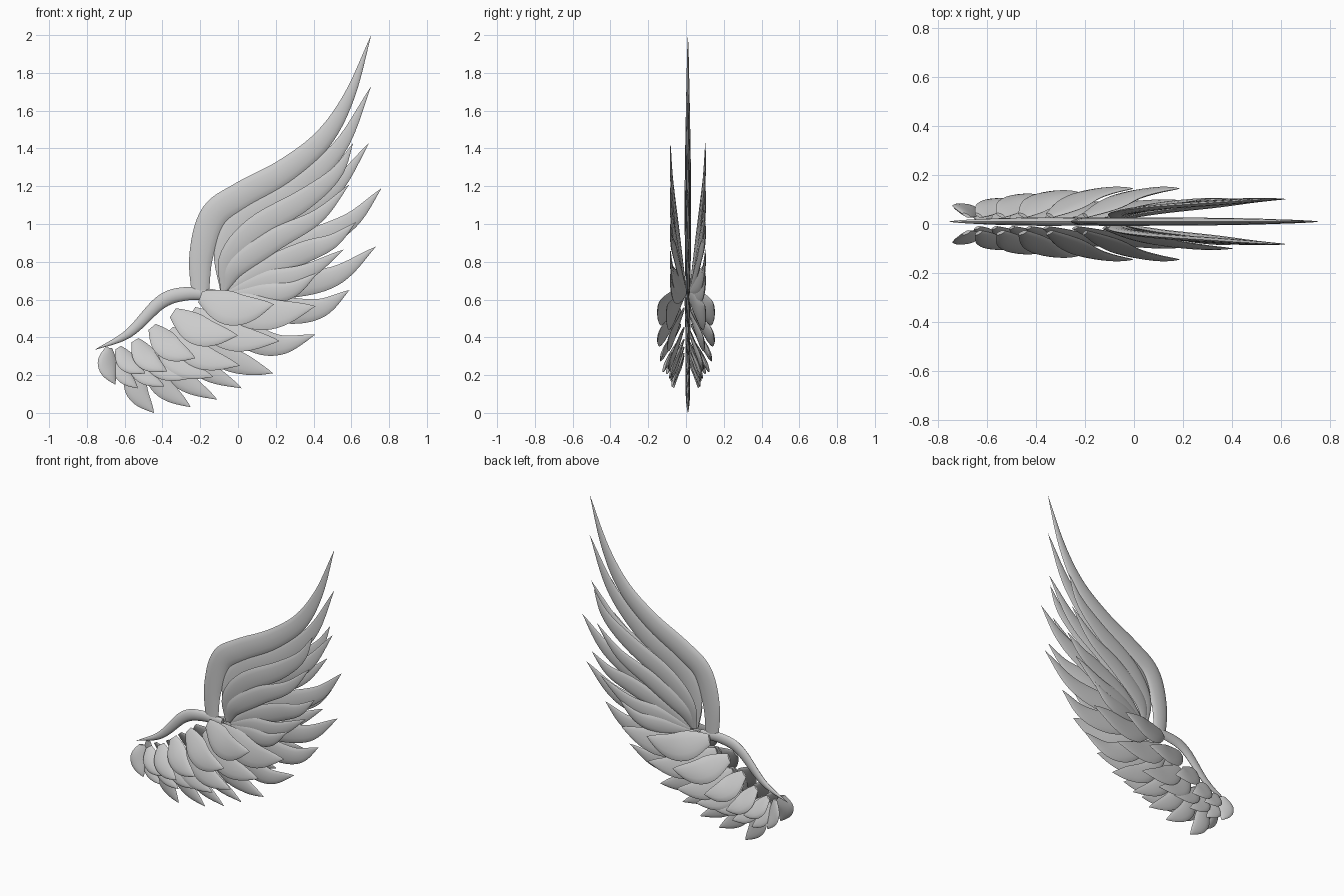
import bpy, bmesh, math
from mathutils import Vector

if "Cube" in bpy.data.objects:
    bpy.data.objects.remove(bpy.data.objects["Cube"])


def spline(pts, n):
    """Sample a smooth curve through 2D points."""
    p = [Vector(q) for q in pts]
    p = [2 * p[0] - p[1]] + p + [2 * p[-1] - p[-2]]
    out = []
    segs = len(p) - 3
    for k in range(n + 1):
        u = k / n * segs
        i = min(int(u), segs - 1)
        u -= i
        a, b, c, d = p[i:i + 4]
        out.append(0.5 * (2 * b + (c - a) * u + (2 * a - 5 * b + 4 * c - d) * u * u
                          + (3 * b - a - 3 * c + d) * u ** 3))
    return out


def feather(name, pts, width, y0=0.01, y1=0.01, thick=0.025, root=0.2, peak=0.4,
            tilt=0.0, power=1.8, n=28):
    """Lens-section blade along an x-z centreline, drifting from y0 to y1."""
    bm = bmesh.new()
    line = spline(pts, n)
    half, rings = 6, []
    for k, c in enumerate(line):
        t = k / n
        d = (line[min(k + 1, n)] - line[max(k - 1, 0)]).normalized()
        nor = Vector((-d.y, d.x))
        if t < peak:
            f = root + (1 - root) * math.sin(math.pi / 2 * t / peak)
        else:
            f = 1 - ((t - peak) / (1 - peak)) ** power
        yc = y0 + (y1 - y0) * math.sin(math.pi / 2 * t)
        ring = []
        for j in range(2 * half):
            a = math.pi * j / half
            s = math.cos(a)
            q = c + nor * (s * f * width / 2)
            h = math.copysign(abs(math.sin(a)) ** 1.3, math.sin(a)) * thick / 2 * f ** 0.7
            ring.append(bm.verts.new((q.x, yc + h - tilt * s * f, q.y)))
        rings.append(ring)
    for r, s in zip(rings, rings[1:]):
        for j in range(2 * half):
            i = (j + 1) % (2 * half)
            bm.faces.new((r[j], r[i], s[i], s[j]))
    bm.faces.new(rings[0])
    bmesh.ops.remove_doubles(bm, verts=bm.verts, dist=0.0002)
    bmesh.ops.recalc_face_normals(bm, faces=bm.faces)
    me = bpy.data.meshes.new(name)
    bm.to_mesh(me)
    bm.free()
    ob = bpy.data.objects.new(name, me)
    bpy.context.collection.objects.link(ob)
    bpy.ops.object.select_all(action='DESELECT')
    ob.select_set(True)
    bpy.context.view_layer.objects.active = ob
    bpy.ops.object.shade_smooth_by_angle(angle=math.radians(45))


def leaf(x0, z0, x1, z1, sag=0.12):
    """Short sagging centreline from root to tip."""
    a, b = Vector((x0, z0)), Vector((x1, z1))
    d = b - a
    return [a, (a + b) / 2 + Vector((d.y, -d.x)) * sag, b]


# Leading edge feather and arm
feather("leading_feather", [(-.2, .62), (-.195, .83), (-.13, 1.04), (.02, 1.15), (.25, 1.28),
                            (.45, 1.45), (.59, 1.68), (.705, 2)], .15,
        thick=.035, root=.6, peak=.35, power=2, n=48)
feather("wing_arm", [(-.12, .625), (-.28, .63), (-.41, .585), (-.58, .42), (-.76, .333)], .075,
        thick=.035, root=.75, peak=.4)

# Middle layer of long flight feathers
flight = [
    ([(-.08, .65), (-.07, .86), (.03, 1.02), (.3, 1.18), (.54, 1.41), (.705, 1.73)], .15),
    ([(-.07, .65), (0, .84), (.25, 1.02), (.5, 1.18), (.695, 1.43)], .14),
    ([(-.06, .65), (.12, .79), (.4, .91), (.6, 1.02), (.76, 1.19)], .14),
    ([(-.05, .64), (.2, .67), (.5, .72), (.73, .88)], .14),
    ([(-.06, .62), (.2, .55), (.42, .55), (.59, .65)], .14),
    ([(-.15, .55), (.05, .41), (.22, .36), (.41, .415)], .14),
    ([(-.25, .5), (-.1, .32), (.05, .25), (.185, .21)], .13),
]
for i, (pts, w) in enumerate(flight):
    feather(f"flight_feather_{i + 1}", pts, w)

# Middle layer of short lower feathers
for i, q in enumerate([(-.33, .45, .02, .13), (-.42, .38, -.11, .07),
                       (-.48, .31, -.25, .03), (-.56, .25, -.445, 0)]):
    feather(f"lower_feather_{i + 1}", leaf(*q), .12)

# Side layers, mirrored front and back
side_long = [
    ([(-.08, .65), (-.05, .82), (.1, .98), (.35, 1.13), (.52, 1.27), (.61, 1.43)], .13),
    ([(-.07, .65), (0, .78), (.2, .92), (.42, 1.04), (.59, 1.21)], .12),
    ([(-.05, .65), (.12, .75), (.35, .85), (.5, .91), (.625, 1.01)], .12),
    ([(-.05, .64), (.15, .69), (.35, .74), (.56, .865)], .12),
    ([(-.05, .63), (.12, .63), (.28, .65), (.42, .74)], .11),
]
under = [(-.12, .61, .41, .565, .18), (-.24, .54, .22, .38, .16), (-.36, .44, .01, .25, .14),
         (-.43, .38, -.13, .19, .12), (-.5, .34, -.26, .18, .11), (-.57, .31, -.39, .14, .1),
         (-.64, .3, -.53, .13, .09)]
top = [(-.2, .615, .19, .575, .18, .15), (-.345, .53, 0, .41, .16, .15),
       (-.455, .455, -.225, .29, .14, .135), (-.545, .385, -.375, .22, .12, .12),
       (-.635, .345, -.49, .21, .1, .1), (-.685, .345, -.65, .15, .1, .075)]
for side, s in (("front", -1), ("back", 1)):
    for i, (pts, w) in enumerate(side_long):
        feather(f"{side}_long_feather_{i + 1}", pts, w, .01 + s * .012, .01 + s * .092, .022)
    for i, (x0, z0, x1, z1, w) in enumerate(under):
        feather(f"{side}_under_covert_{i + 1}", leaf(x0, z0, x1, z1), w, s * .015,
                s * (.1 - .006 * i), .025, .3, .4, s * .015, n=18)
    for i, (x0, z0, x1, z1, w, y) in enumerate(top):
        feather(f"{side}_top_covert_{i + 1}", leaf(x0, z0, x1, z1), w, s * .035,
                s * (y - .005), .03, .35, .4, s * .02, n=18)
